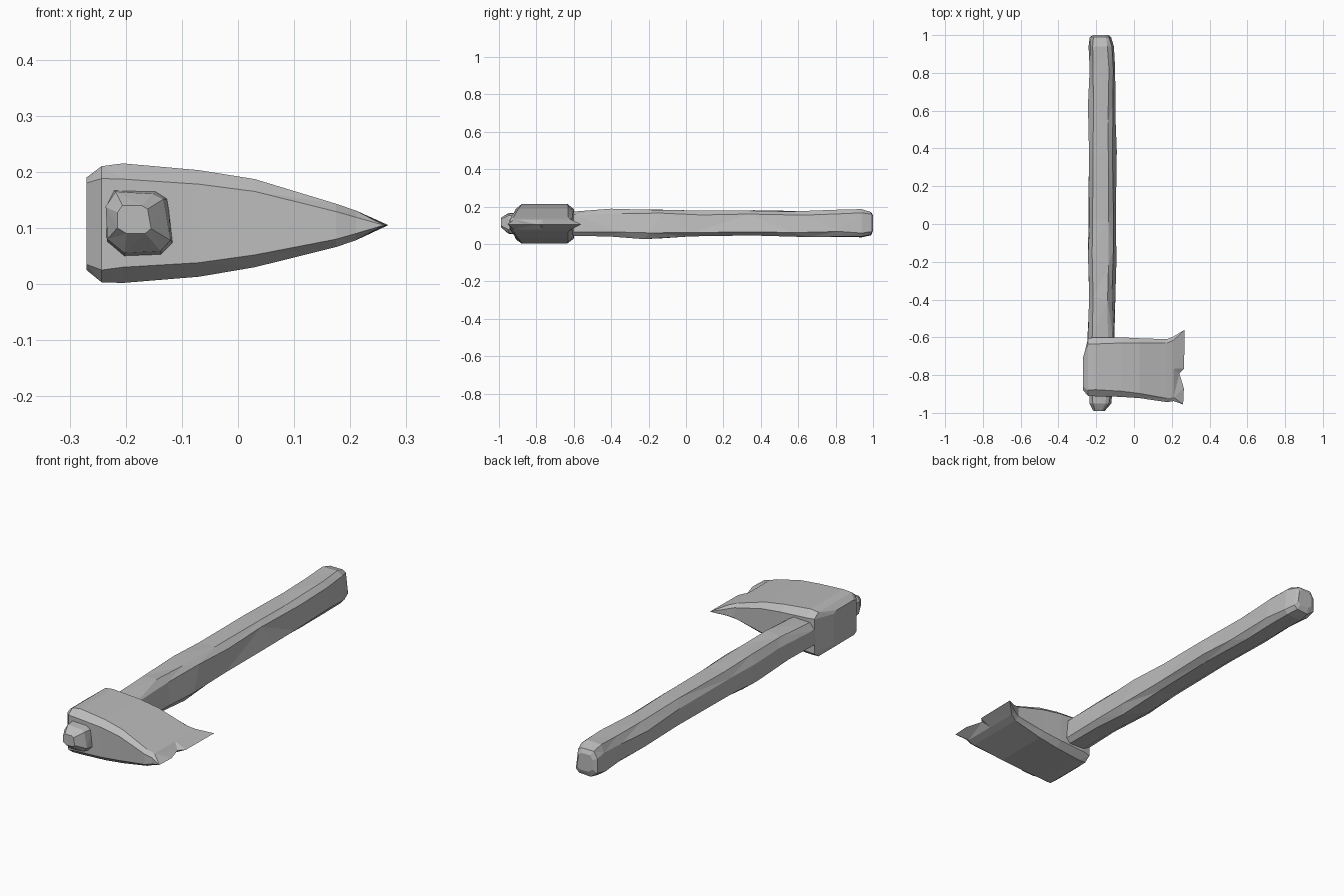
import bpy, bmesh, math, random
from mathutils import Vector

random.seed(4)
cube = bpy.data.objects.get("Cube")
if cube:
    bpy.data.objects.remove(cube)

grey = bpy.data.materials.new("plain grey")
grey.use_nodes = True
colour = (0.5, 0.5, 0.5, 1)
grey.diffuse_color = colour
grey.node_tree.nodes["Principled BSDF"].inputs["Base Color"].default_value = colour


def loft(name, rings):
    """Skin a row of equal rings with flat triangles and cap both ends."""
    bm = bmesh.new()
    loops = [[bm.verts.new(p) for p in ring] for ring in rings]
    n = len(loops[0])
    for a, b in zip(loops, loops[1:]):
        for i in range(n):
            j = (i + 1) % n
            bm.faces.new((a[i], a[j], b[j], b[i]))
    bm.faces.new(loops[0])
    bm.faces.new(loops[-1])
    bmesh.ops.remove_doubles(bm, verts=bm.verts, dist=0.0005)
    bmesh.ops.triangulate(bm, faces=bm.faces)
    bmesh.ops.recalc_face_normals(bm, faces=bm.faces)
    mesh = bpy.data.meshes.new(name)
    bm.to_mesh(mesh)
    bm.free()
    mesh.materials.append(grey)
    obj = bpy.data.objects.new(name, mesh)
    bpy.context.collection.objects.link(obj)
    return obj


# Handle: rough carved bar, as y, centre x, centre z, half width, half height
stations = [
    (-0.99, -0.185, 0.115, 0.03, 0.025),
    (-0.95, -0.177, 0.11, 0.063, 0.056),
    (-0.90, -0.175, 0.108, 0.068, 0.062),
    (-0.60, -0.17, 0.108, 0.077, 0.068),
    (-0.38, -0.17, 0.113, 0.077, 0.076),
    (-0.18, -0.168, 0.106, 0.077, 0.08),
    (0.05, -0.168, 0.108, 0.076, 0.072),
    (0.35, -0.168, 0.112, 0.078, 0.074),
    (0.60, -0.168, 0.106, 0.077, 0.070),
    (0.82, -0.167, 0.110, 0.077, 0.074),
    (0.94, -0.17, 0.11, 0.072, 0.080),
    (0.99, -0.175, 0.11, 0.06, 0.068),
    (1.00, -0.175, 0.112, 0.04, 0.04),
]
# Squarish section with cut corners
section = [(-1, -0.6), (-0.45, -1), (0.65, -1), (1, -0.65),
           (0.8, 0.75), (0.45, 1), (-0.7, 1), (-1, 0.5)]
rings = []
for k, (y, cx, cz, w, h) in enumerate(stations):
    r = 0.0 if k in (0, len(stations) - 1) else 0.14
    ring = []
    for u, v in section:
        # Jitter only inwards or along the bar, so the outline stays put
        u *= 1 - random.random() * r
        v *= 1 - random.random() * r
        slide = random.uniform(-0.05, 0.05) if 3 < k < 9 else 0
        ring.append(Vector((cx + u * w, y + slide, cz + v * h)))
    rings.append(ring)
loft("handle", rings)


# Head: sections along x, as x, front y, back y, bottom z, top z, bevel y, bevel z
def head_ring(x, y0, y1, z0, z1, by, bz):
    ym = (y0 + y1) / 2
    return [(x, y0, z0 + bz), (x, y0 + by, z0), (x, ym, z0), (x, y1 - by, z0),
            (x, y1, z0 + bz), (x, y1, z1 - bz), (x, y1 - by, z1),
            (x, ym, z1), (x, y0 + by, z1), (x, y0, z1 - bz)]


slices = [
    (-0.27, -0.88, -0.71, 0.025, 0.19, 0.02, 0.01),
    (-0.243, -0.91, -0.605, 0.003, 0.21, 0.03, 0.022),
    (-0.205, -0.912, -0.60, 0.002, 0.215, 0.035, 0.028),
    (-0.07, -0.915, -0.60, 0.013, 0.203, 0.03, 0.025),
    (0.03, -0.922, -0.605, 0.03, 0.187, 0.025, 0.022),
    (0.175, -0.943, -0.61, 0.066, 0.143, 0.02, 0.014),
    (0.21, -0.938, -0.595, 0.078, 0.131, 0.02, 0.012),
]
rings = [head_ring(*s) for s in slices]
# Chipped cutting edge, where upper and lower sides meet
edge = [(0.26, -0.955), (0.264, -0.87), (0.24, -0.79), (0.265, -0.765), (0.268, -0.56)]
edge = [(x, y, 0.105) for x, y in edge]
bm_rings = rings + [edge + edge[::-1]]


def head():
    """Skin the sections; the last ring folds flat into the cutting edge."""
    bm = bmesh.new()
    loops = [[bm.verts.new(p) for p in ring] for ring in bm_rings]
    n = len(loops[0])
    for a, b in zip(loops, loops[1:]):
        for i in range(n):
            j = (i + 1) % n
            bm.faces.new((a[i], a[j], b[j], b[i]))
    bm.faces.new(loops[0])
    bmesh.ops.remove_doubles(bm, verts=bm.verts, dist=0.0005)
    bmesh.ops.triangulate(bm, faces=bm.faces)
    bmesh.ops.recalc_face_normals(bm, faces=bm.faces)
    mesh = bpy.data.meshes.new("axe_head")
    bm.to_mesh(mesh)
    bm.free()
    mesh.materials.append(grey)
    bpy.context.collection.objects.link(bpy.data.objects.new("axe_head", mesh))


head()
